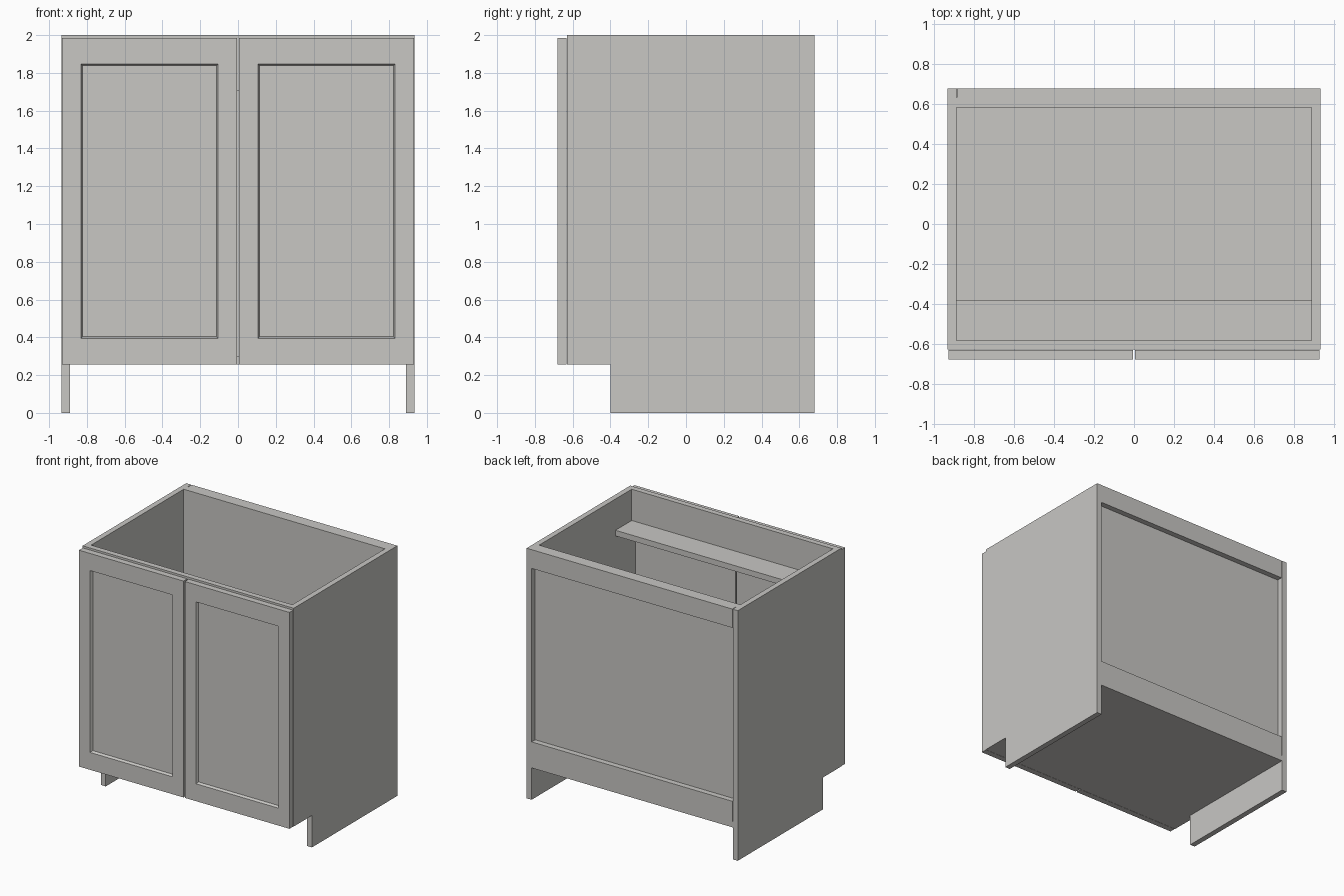
import bpy, bmesh

if "Cube" in bpy.data.objects:
    bpy.data.objects.remove(bpy.data.objects["Cube"])

grey = bpy.data.materials.new("warm_grey_paint")
grey.diffuse_color = (0.58, 0.57, 0.55, 1)
grey.use_nodes = True
grey.node_tree.nodes["Principled BSDF"].inputs["Base Color"].default_value = grey.diffuse_color

W = 0.934            # half width of the carcass
IN = 0.89            # half width between the side panels
FRONT, BACK = -0.63, 0.68
FLOOR = 0.255        # underside of the cabinet floor


def finish(name, bm):
    bmesh.ops.recalc_face_normals(bm, faces=bm.faces)
    me = bpy.data.meshes.new(name)
    bm.to_mesh(me)
    bm.free()
    me.materials.append(grey)
    ob = bpy.data.objects.new(name, me)
    bpy.context.collection.objects.link(ob)
    return ob


def box_bm(x0, x1, y0, y1, z0, z1):
    bm = bmesh.new()
    bmesh.ops.create_cube(bm, size=1)
    for v in bm.verts:
        v.co = (x1 if v.co.x > 0 else x0,
                y1 if v.co.y > 0 else y0,
                z1 if v.co.z > 0 else z0)
    return bm


def board(name, *dims):
    return finish(name, box_bm(*dims))


def side_panel(name, x0, x1):
    # Side profile with the toe-kick notch, extruded to board thickness
    profile = [(-0.4, 0), (BACK, 0), (BACK, 2), (FRONT, 2),
               (FRONT, FLOOR), (-0.4, FLOOR)]
    bm = bmesh.new()
    face = bm.faces.new([bm.verts.new((x0, y, z)) for y, z in profile])
    new = bmesh.ops.extrude_face_region(bm, geom=[face])["geom"]
    bmesh.ops.translate(bm, vec=(x1 - x0, 0, 0),
                        verts=[g for g in new if isinstance(g, bmesh.types.BMVert)])
    finish(name, bm)


def door(name, s):
    # Frame-and-panel door: inset the front, then inset again as a sloped step
    x0, x1 = sorted((s * 0.006, s * 0.931))
    z0, z1 = FLOOR, 1.985
    bm = box_bm(x0, x1, -0.68, -0.632, z0, z1)
    bm.normal_update()
    front = min(bm.faces, key=lambda f: f.calc_center_median().y)
    bmesh.ops.inset_region(bm, faces=[front], thickness=0.1395)
    # Slightly taller top/bottom margins on the frame opening
    for v in front.verts:
        v.co.z = 1.848 if v.co.z > 1 else 0.394
    bmesh.ops.inset_region(bm, faces=[front], thickness=0.014)
    for v in front.verts:
        v.co.y += 0.02
    finish(name, bm)


# Mirrored sides and doors
for label, s in (("left", -1), ("right", 1)):
    side_panel(label + "_side_panel", s * IN, s * W)
    door(label + "_door", s)

# Carcass boards
board("floor_board", -IN, IN, FRONT, BACK - 0.001, FLOOR, 0.30)
board("front_top_rail", -IN, IN, FRONT, -0.585, 1.705, 2)
board("front_stretcher", -IN, IN, -0.585, -0.38, 1.705, 1.75)
board("back_panel", -IN, IN, 0.585, 0.635, 0.30, 2)
board("back_top_rail", -0.886, IN, 0.635, BACK, 1.85, 2)
board("back_bottom_rail", -0.886, IN, 0.635, BACK, FLOOR, 0.463)
